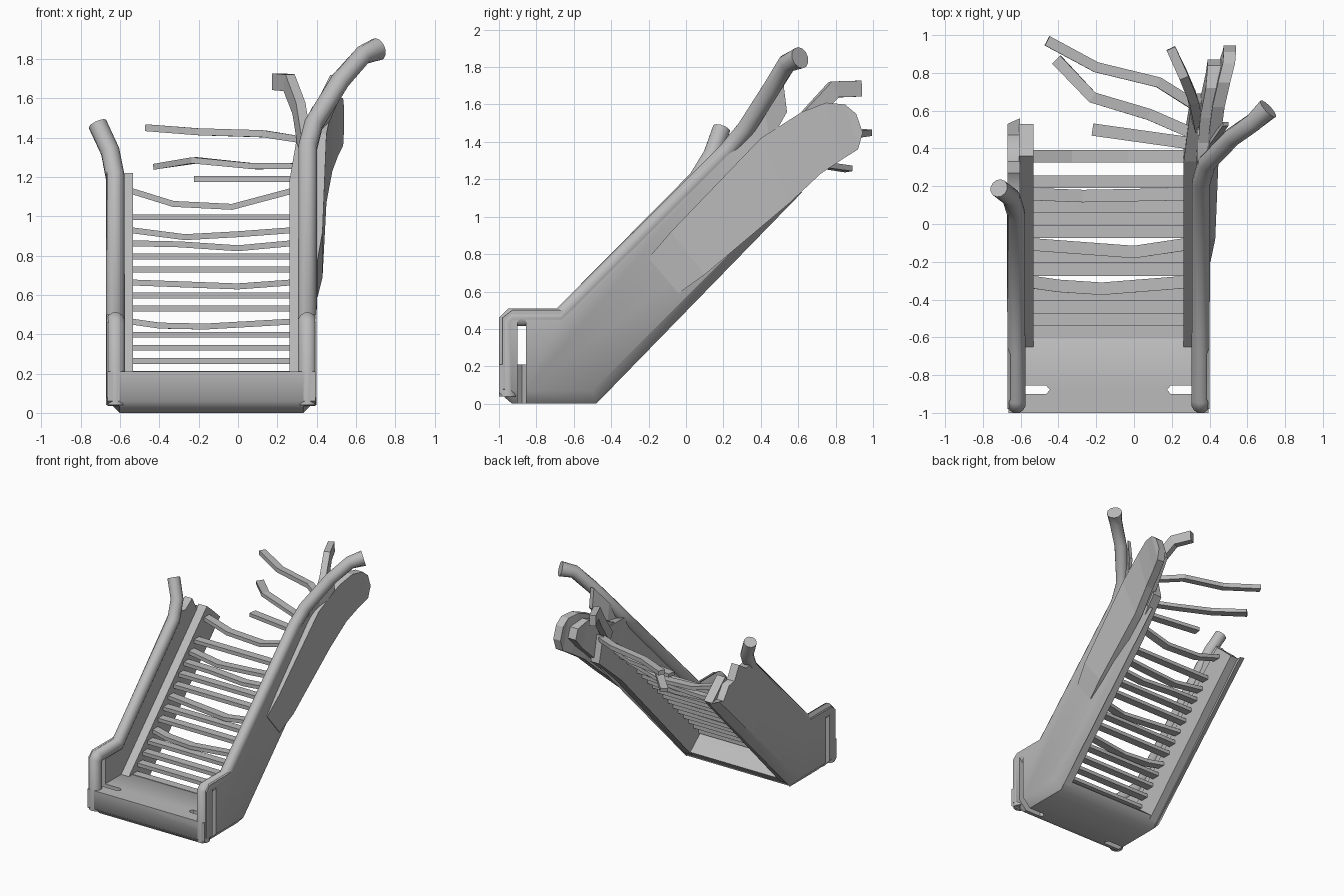
import bpy, bmesh, math
from mathutils import Vector

cube = bpy.data.objects.get("Cube")
if cube:
    bpy.data.objects.remove(cube)

grey = bpy.data.materials.new("plain_grey")
grey.use_nodes = True
TONE = (0.5, 0.5, 0.5, 1)
grey.diffuse_color = TONE
grey.node_tree.nodes["Principled BSDF"].inputs["Base Color"].default_value = TONE
CX = -0.135          # middle plane between the two sides


def loft(name, rings, smooth=False):
    """Skin a list of equal-length point rings and cap both ends."""
    bm = bmesh.new()
    rows = [[bm.verts.new(p) for p in ring] for ring in rings]
    n = len(rows[0])
    for a, b in zip(rows, rows[1:]):
        for i in range(n):
            j = (i + 1) % n
            bm.faces.new((a[i], a[j], b[j], b[i]))
    bm.faces.new(rows[0][::-1])
    bm.faces.new(rows[-1])
    bmesh.ops.recalc_face_normals(bm, faces=bm.faces)
    mesh = bpy.data.meshes.new(name)
    bm.to_mesh(mesh)
    bm.free()
    obj = bpy.data.objects.new(name, mesh)
    bpy.context.collection.objects.link(obj)
    mesh.materials.append(grey)
    if smooth:
        bpy.ops.object.select_all(action='DESELECT')
        obj.select_set(True)
        bpy.context.view_layer.objects.active = obj
        bpy.ops.object.shade_smooth_by_angle(angle=math.radians(50))
    return obj


def slab(name, outline, x0, x1, smooth=False):
    """Extrude a (y, z) outline across x."""
    return loft(name, [[(x, y, z) for y, z in outline] for x in (x0, x1)], smooth)


def sweep(name, path, side, w, h, sides=4, flare=1):
    """Sweep a box or rounded section along a path; side is the width axis."""
    pts = [Vector(p) for p in path]
    side = Vector(side)
    rings = []
    for i, p in enumerate(pts):
        a = (p - pts[i - 1]).normalized() if i else (pts[1] - p).normalized()
        b = (pts[i + 1] - p).normalized() if i < len(pts) - 1 else a
        t = (a + b).normalized()
        up = side.cross(t).normalized()
        sd = t.cross(up).normalized()
        mitre = 1 / max(0.5, t.dot(a))
        f = 1 / math.cos(math.pi / sides)
        if i == len(pts) - 1:
            f *= flare
        ring = []
        for k in range(sides):
            ang = 2 * math.pi * (k + 0.5) / sides
            ring.append(p + sd * (math.cos(ang) * w / 2 * f)
                        + up * (math.sin(ang) * h / 2 * f * mitre))
        rings.append(ring)
    return loft(name, rings, sides > 4)


def flap(name, stations, thick):
    """Bent sheet from stations of lower (y, z), upper (y, z), outer x."""
    rings = [[(x, *lo), (x, *hi), (x - thick, *hi), (x - thick, *lo)]
             for lo, hi, x in stations]
    return loft(name, rings)


# Entry floor block, wider above its chamfered underside
floor = slab("entry_floor", [(-1, .06), (-.93, 0), (-.49, 0), (-.43, .07),
                             (-.6, .21), (-1, .21)], CX - .468, CX + .468, True)
slab("entry_front_lip", [(-1, .06), (-.97, .035), (-.93, .06), (-.93, .21), (-1, .21)],
     CX - .53, CX + .53)

# Side panels, with a chamfered outer bottom edge
FRONT = [(-.65, .5), (-.93, .5), (-.98, .46)]
ENDS = {-1: [(.56, 1.07), (.47, 1.08), (.4, 1.18), (.33, 1.19), (.27, 1.3), (.18, 1.24), (.08, 1.26)],
        1: [(.62, 1.13), (.56, 1.25), (.5, 1.44), (.3, 1.44)]}
panels = {}
for s, label in ((-1, "right"), (1, "left")):
    def x(d):
        return CX + s * d
    tail = ENDS[s]
    by, bz = tail[0]
    inner = [(-.98, .05), (-.93, 0), (-.48, 0), (by, bz)] + tail[1:] + FRONT
    outer = [(-.98, .08), (-.93, .07), (-.5, .07), (by - .03, bz + .03)] + tail[1:] + FRONT
    panels[s] = loft(label + "_side_panel", [[(x(.468), *p) for p in inner],
                                             [(x(.535), *p) for p in outer]], True)

    # Rounded handrail, wrapping down the front and torn at the top
    torn = ([(-.625, .06, 1.2), (-.65, .14, 1.33), (-.715, .19, 1.47)] if s < 0 else
            [(.355, .22, 1.35), (.385, .32, 1.47), (.52, .46, 1.69),
             (.635, .54, 1.82), (.71, .61, 1.85)])
    rail = [(x(.488), *p) for p in ((-.953, .04), (-.953, .44), (-.93, .463), (-.67, .463))]
    sweep(label + "_handrail", rail + torn, (1, 0, 0), .095, .095, 12, 1 if s < 0 else 1.2)

# Sloping stringers that carry the treads; the left one bends away at its top
flap("right_stringer", [((-.45, .04), (-.65, .21), -.533), ((.5, 1.04), (.36, 1.22), -.533),
                        ((.53, 1.07), (.42, 1.17), -.533)], .075)
flap("left_stringer", [((-.45, .04), (-.65, .21), .34), ((.45, .99), (.33, 1.19), .34),
                       ((.69, 1.21), (.64, 1.42), .38)], .077)

# Narrow slots in the side panels and floor
for s in (-1, 1):
    slot_side = slab("slot_cutter", [(-.9, -.1), (-.9, .44), (-.88, .47), (-.855, .44), (-.855, -.1)],
                     CX + s * .44, CX + s * .6)
    tip = [(.6, -.9), (.33, -.9), (.31, -.878), (.33, -.855), (.6, -.855)]
    slot_floor = loft("slot_cutter", [[(CX + s * a, b, z) for a, b in tip] for z in (-.1, .3)])
    for target, cutter in ((panels[s], slot_side), (floor, slot_floor)):
        mod = target.modifiers.new("slot", 'BOOLEAN')
        mod.operation = 'DIFFERENCE'
        mod.object = cutter
        mod.solver = 'EXACT'
        bpy.context.view_layer.objects.active = target
        bpy.ops.object.modifier_apply(modifier=mod.name)
        bpy.data.objects.remove(cutter)

# Treads: regular rungs, a few of them sagging as (x, drop, shift forward)
SAG = {3: [(-.4, .02, .02), (-.17, .025, .035)], 6: [(0, .02, .04)],
       9: [(-.3, .005, 0), (0, .025, 0)], 10: [(-.27, .035, .01), (0, .02, .005)],
       13: [(-.33, .065, 0), (-.03, .08, 0)]}
for i in range(-1, 14):
    if i == 12:
        continue
    y, z = -.507 + .0665 * i, .265 + .0664 * i
    path = ([(-.54, y, z)] + [(px, y - fwd, z - d) for px, d, fwd in SAG.get(i, [])]
            + [(.27, y, z)])
    sweep("tread", path, (0, 1, 0), .066, .03)

# Broken treads hanging from the left stringer
sweep("broken_tread", [(-.22, .5, 1.19), (.28, .43, 1.19)], (0, 1, 0), .065, .03)
sweep("broken_tread", [(-.41, .87, 1.255), (-.22, .67, 1.285), (.08, .58, 1.255), (.31, .48, 1.255)],
      (0, 1, 0), .06, .03)
sweep("broken_tread", [(-.46, .97, 1.45), (-.2, .83, 1.43), (.13, .75, 1.42), (.32, .63, 1.39)],
      (0, 1, 0), .055, .035)

# Peeled outer sheet and inner sheet on the left side
flap("peeled_outer_sheet", [((-.04, .59), (-.2, .78), .405), ((.1, .69), (-.08, .92), .43),
                            ((.55, 1.07), (.4, 1.42), .45), ((.72, 1.23), (.62, 1.56), .48),
                            ((.84, 1.31), (.75, 1.61), .51), ((.92, 1.36), (.85, 1.6), .535),
                            ((.945, 1.45), (.91, 1.55), .54)], .065)
flap("peeled_inner_sheet", [((.45, 1.02), (.3, 1.38), .4), ((.66, 1.22), (.56, 1.5), .42),
                            ((.8, 1.36), (.72, 1.56), .45), ((.87, 1.45), (.84, 1.53), .46)], .07)

# Torn pieces near the top of the left side
flap("torn_web", [((.32, 1.38), (.28, 1.44), .39), ((.45, 1.4), (.42, 1.58), .43),
                  ((.54, 1.56), (.52, 1.72), .5)], .03)
sweep("torn_stringer_strip", [(.195, .93, 1.685), (.26, .79, 1.68), (.31, .67, 1.55), (.34, .52, 1.36)],
      (1, .3, 0), .05, .085)
